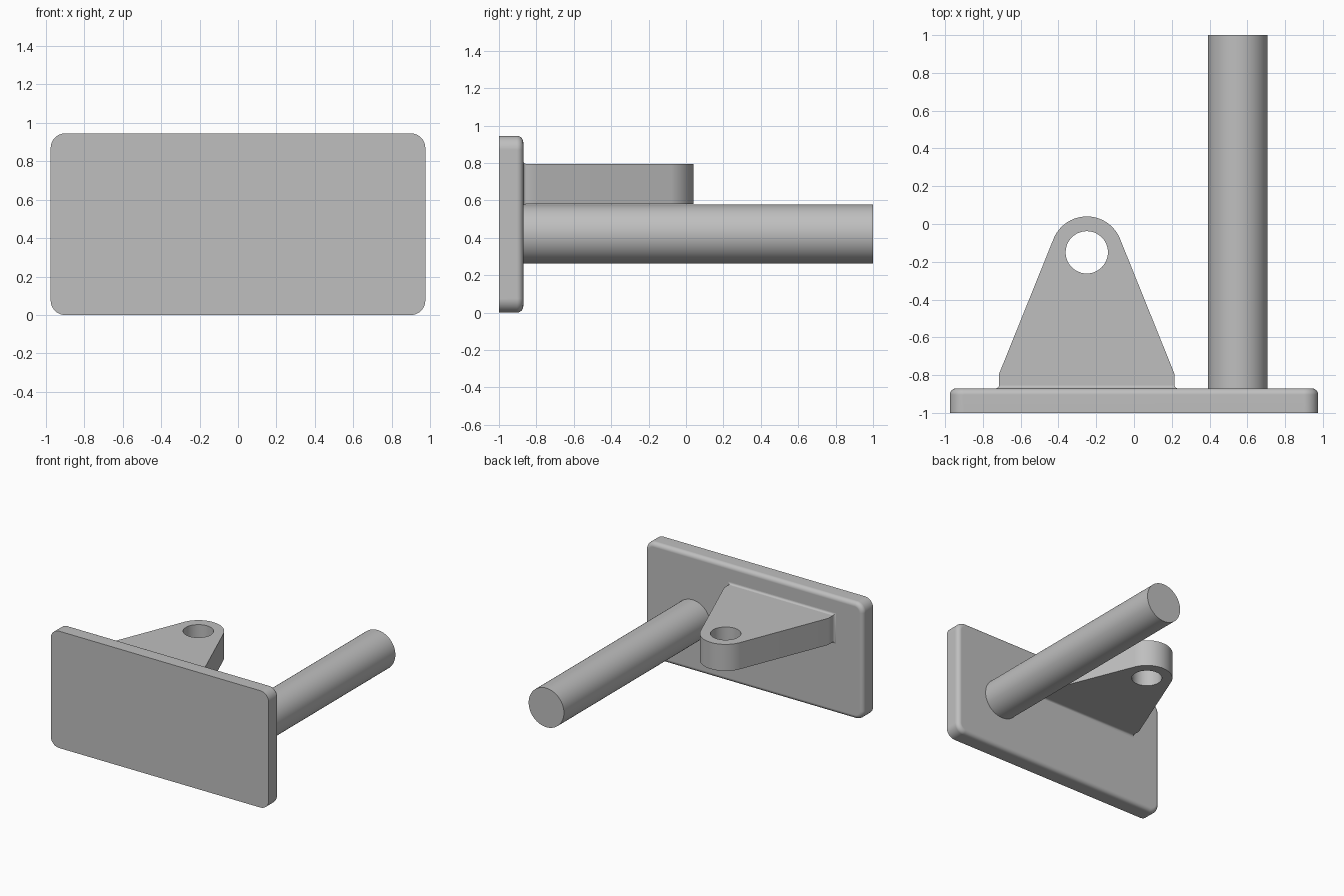
import bpy, bmesh
from math import sin, cos, pi, atan2, acos, hypot
from mathutils import Matrix, Vector

cube = bpy.data.objects.get("Cube")
if cube:
    bpy.data.objects.remove(cube, do_unlink=True)

grey = bpy.data.materials.new("light_grey")
colour = (0.52, 0.52, 0.52, 1)
grey.use_nodes = True
grey.diffuse_color = colour
grey.node_tree.nodes["Principled BSDF"].inputs["Base Color"].default_value = colour

PLATE_BACK = -0.87


def arc(cx, cy, r, start, end, steps):
    return [(cx + r * cos(start + (end - start) * i / steps),
             cy + r * sin(start + (end - start) * i / steps)) for i in range(steps + 1)]


def prism(loops, height):
    """Extrude a closed outline, with optional holes, upwards from z = 0."""
    bm = bmesh.new()
    edges = []
    for loop in loops:
        verts = [bm.verts.new((x, y, 0)) for x, y in loop]
        if len(loops) == 1:
            bm.faces.new(verts)
        else:
            edges += [bm.edges.new((v, verts[i - 1])) for i, v in enumerate(verts)]
    if edges:
        bmesh.ops.triangle_fill(bm, edges=edges, use_beauty=True)
    res = bmesh.ops.extrude_face_region(bm, geom=bm.faces[:], use_keep_orig=True)
    top = [g for g in res["geom"] if isinstance(g, bmesh.types.BMVert)]
    bmesh.ops.translate(bm, verts=top, vec=(0, 0, height))
    bmesh.ops.recalc_face_normals(bm, faces=bm.faces[:])
    return bm


def finish(name, bm):
    bmesh.ops.recalc_face_normals(bm, faces=bm.faces[:])
    mesh = bpy.data.meshes.new(name)
    bm.to_mesh(mesh)
    bm.free()
    mesh.materials.append(grey)
    obj = bpy.data.objects.new(name, mesh)
    bpy.context.collection.objects.link(obj)
    bpy.ops.object.select_all(action="DESELECT")
    obj.select_set(True)
    bpy.context.view_layer.objects.active = obj
    bpy.ops.object.shade_smooth_by_angle(angle=pi / 6)
    normals = obj.modifiers.new("flat_face_normals", "WEIGHTED_NORMAL")
    normals.keep_sharp = True
    return obj


# Mounting plate: rounded rectangle with a rounded rim on the back
half_w, height, radius, thick = 0.975, 0.945, 0.075, 0.13
outline = []
for i, (sx, z) in enumerate([(1, height - radius), (-1, height - radius), (-1, radius), (1, radius)]):
    outline += arc(sx * (half_w - radius), z, radius, i * pi / 2, (i + 1) * pi / 2, 10)
bm = prism([outline], thick)
rim = [e for e in bm.edges if all(v.co.z > thick / 2 for v in e.verts)]
bmesh.ops.bevel(bm, geom=rim, offset=0.034, segments=6, profile=0.5, affect="EDGES")
# Turn the extrusion to run towards the back, without flipping the outline
bm.transform(Matrix(((1, 0, 0, 0), (0, 0, 1, -1), (0, 1, 0, 0), (0, 0, 0, 1))))
finish("mounting_plate", bm)

# Pierced lug: straight foot, tapered sides tangent to a round end
lug_x, hole_y, end_r, foot, foot_y = -0.25, -0.15, 0.19, 0.465, -0.795
low, high = 0.58, 0.795
dx, dy = foot, foot_y - hole_y
tangent = atan2(dy, dx) + acos(end_r / hypot(dx, dy))
outline = [(lug_x + foot, PLATE_BACK - 0.01), (lug_x + foot, foot_y)]
outline += arc(lug_x, hole_y, end_r, tangent, pi - tangent, 32)
outline += [(lug_x - foot, foot_y), (lug_x - foot, PLATE_BACK - 0.01)]
hole = arc(lug_x, hole_y, 0.112, 0, 2 * pi, 48)[:-1]
bm = prism([outline, hole], high - low)
bmesh.ops.translate(bm, verts=bm.verts[:], vec=(0, 0, low))
finish("pierced_lug", bm)

# Small concave fillet where the lug meets the plate
bm = bmesh.new()
r, steps, previous = 0.016, 5, None
for i in range(steps + 1):
    a = i / steps * pi / 2
    out, y = r * (1 - cos(a)), PLATE_BACK + r * (1 - sin(a))
    ring = [bm.verts.new((lug_x + sx * (foot + out), y, z))
            for sx, z in ((-1, low - out), (1, low - out), (1, high + out), (-1, high + out))]
    if previous:
        for k in range(4):
            bm.faces.new((previous[k - 1], previous[k], ring[k], ring[k - 1]))
    previous = ring
finish("lug_fillet", bm)

# Round rod running to the back
bm = bmesh.new()
rod_start, rod_end = PLATE_BACK - 0.01, 1.0
place = Matrix.Translation(Vector((0.55, (rod_start + rod_end) / 2, 0.42))) @ Matrix.Rotation(pi / 2, 4, "X")
bmesh.ops.create_cone(bm, cap_ends=True, segments=64, radius1=0.158, radius2=0.158,
                      depth=rod_end - rod_start, matrix=place)
finish("round_rod", bm)
